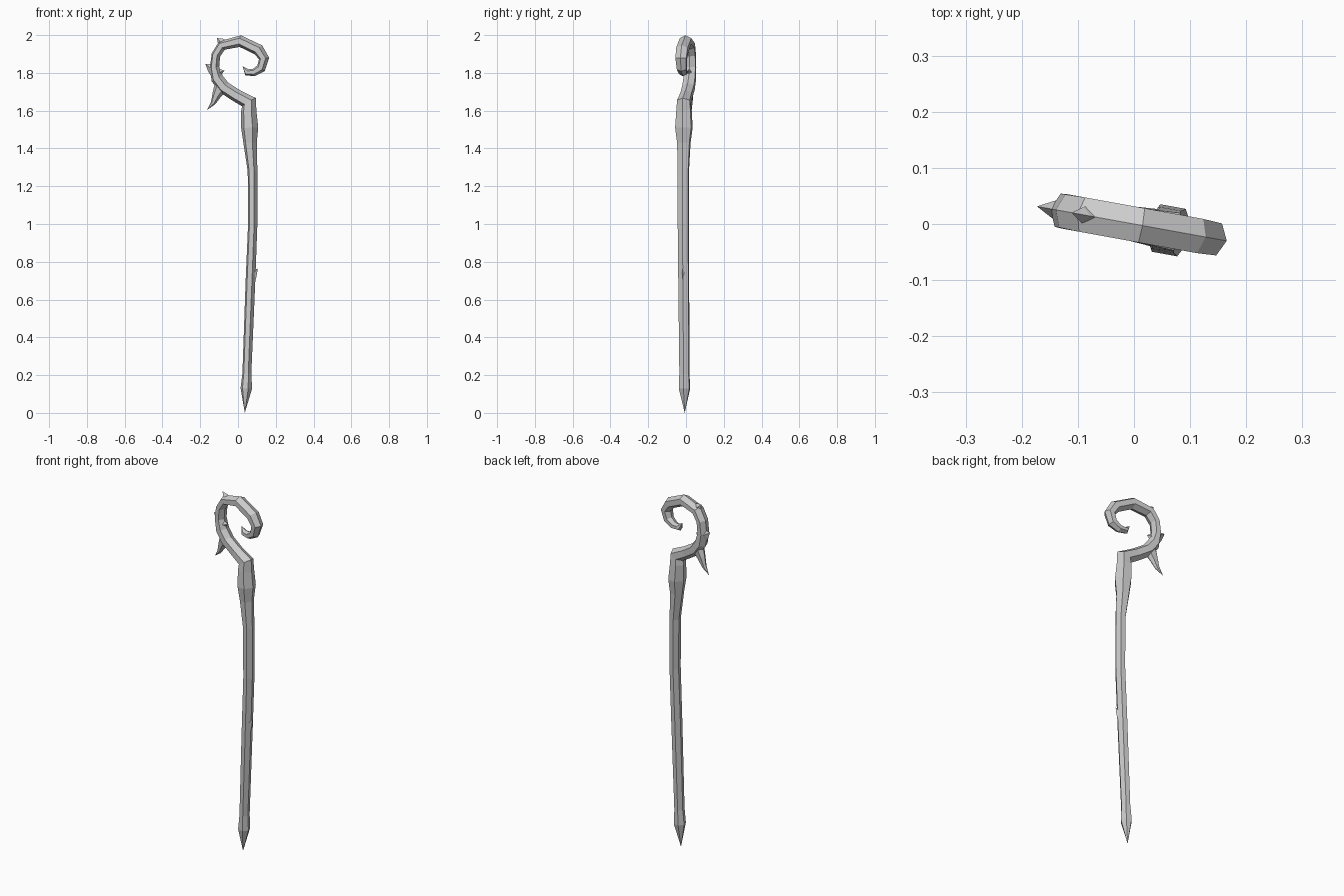
import bpy, bmesh, math
from mathutils import Vector

if "Cube" in bpy.data.objects:
    bpy.data.objects.remove(bpy.data.objects["Cube"])

TURN = math.radians(-10.3)      # the crook's plane is turned slightly about z
STRETCH = 1 / math.cos(TURN)    # front-view x -> distance along that plane


def sweep(name, stations, sides=6):
    """Sweep a faceted ring along (x, z, in-plane radius, half depth).
    Zero radius makes a pointed end."""
    bm = bmesh.new()
    pts = [Vector((x * STRETCH, 0, z)) for x, z, _, _ in stations]
    rings = []
    for i, (_, _, ru, hd) in enumerate(stations):
        p = pts[i]
        if ru == 0:
            rings.append([bm.verts.new(p)])
            continue
        a = (p - pts[i - 1]).normalized() if i else Vector()
        b = (pts[i + 1] - p).normalized() if i + 1 < len(pts) else Vector()
        t = (a + b).normalized()
        n = Vector((t.z, 0, -t.x))
        depth = hd / math.sin(math.pi / 3) if sides == 6 else hd
        rings.append([bm.verts.new(
            p + n * ru * math.cos(k * math.tau / sides)
            + Vector((0, depth * math.sin(k * math.tau / sides), 0)))
            for k in range(sides)])
    for r, s in zip(rings, rings[1:]):
        for k in range(sides):
            j = (k + 1) % sides
            if len(r) == 1:
                bm.faces.new((r[0], s[j], s[k]))
            elif len(s) == 1:
                bm.faces.new((r[k], r[j], s[0]))
            else:
                bm.faces.new((r[k], r[j], s[j], s[k]))
    for end in (rings[0], rings[-1]):
        if len(end) > 1:
            bm.faces.new(end)
    bmesh.ops.recalc_face_normals(bm, faces=bm.faces[:])
    me = bpy.data.meshes.new(name)
    bm.to_mesh(me)
    bm.free()
    ob = bpy.data.objects.new(name, me)
    ob.rotation_euler.z = TURN
    bpy.context.collection.objects.link(ob)
    return ob


# Shaft with pointed foot and thick neck, running on into the curled crook
sweep("staff_body", [
    (.036, 0, 0, 0),
    (.044, .13, .031, .028),
    (.047, .21, .024, .025),
    (.066, .70, .026, .027),
    (.078, 1.00, .025, .028),
    (.077, 1.28, .026, .028),
    (.064, 1.43, .036, .033),
    (.062, 1.51, .046, .043),
    (.057, 1.60, .041, .038),
    (.058, 1.645, .043, .034),
    (-.008, 1.68, .034, .030),
    (-.073, 1.722, .034, .031),
    (-.110, 1.77, .033, .031),
    (-.124, 1.83, .025, .030),
    (-.117, 1.895, .024, .030),
    (-.085, 1.945, .027, .031),
    (.012, 1.968, .031, .031),
    (.108, 1.922, .031, .031),
    (.138, 1.876, .028, .029),
    (.122, 1.825, .025, .025),
    (.084, 1.802, .020, .020),
    (.047, 1.803, .018, .016),
    (.024, 1.835, 0, 0)])

# Large drooping thorn under the crook
sweep("large_thorn", [
    (-.085, 1.735, .042, .026),
    (-.112, 1.685, .025, .017),
    (-.132, 1.640, .013, .010),
    (-.165, 1.603, 0, 0)])

# Small thorns on the crook and a knot on the shaft
sweep("outer_thorn", [(-.125, 1.815, .036, .024), (-.145, 1.828, .024, .015),
                      (-.173, 1.847, 0, 0)], 4)
sweep("top_thorn", [(-.070, 1.945, .030, .022), (-.092, 1.966, .020, .014),
                    (-.111, 1.985, 0, 0)], 4)
sweep("inner_thorn", [(-.115, 1.805, .028, .020), (-.092, 1.805, .016, .012),
                      (-.072, 1.812, 0, 0)], 4)
sweep("shaft_knot", [(.070, .72, .030, .018), (.090, .745, .014, .010),
                     (.104, .765, 0, 0)], 4)
